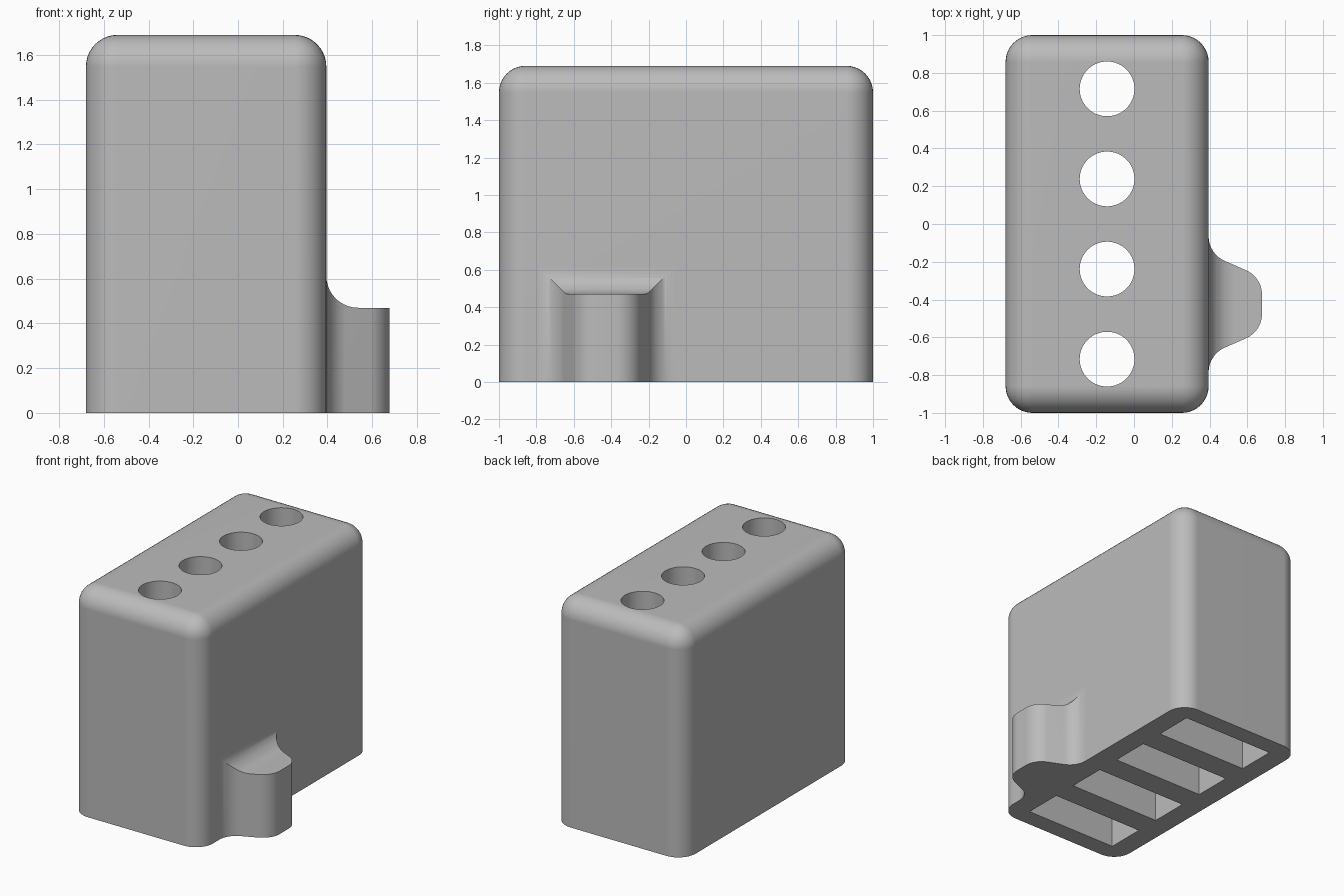
import bpy, bmesh
from math import sin, cos, radians
from mathutils import Vector

if "Cube" in bpy.data.objects:
    bpy.data.objects.remove(bpy.data.objects["Cube"], do_unlink=True)

grey = bpy.data.materials.new("plain grey")
grey.use_nodes = True
COLOUR = (0.5, 0.5, 0.5, 1)
grey.diffuse_color = COLOUR
grey.node_tree.nodes["Principled BSDF"].inputs["Base Color"].default_value = COLOUR

LEFT, RIGHT, HEIGHT, R = -0.68, 0.395, 1.69, 0.142
MID = (LEFT + RIGHT) / 2


def finish(name, bm):
    bmesh.ops.recalc_face_normals(bm, faces=bm.faces)
    mesh = bpy.data.meshes.new(name)
    bm.to_mesh(mesh)
    bm.free()
    mesh.materials.append(grey)
    ob = bpy.data.objects.new(name, mesh)
    bpy.context.collection.objects.link(ob)
    return ob


def box(name, low, high, bevel=0):
    bm = bmesh.new()
    bmesh.ops.create_cube(bm, size=1)
    low, high = Vector(low), Vector(high)
    for v in bm.verts:
        v.co = Vector(l + (h - l) * (c + 0.5) for l, h, c in zip(low, high, v.co))
    if bevel:
        # round every edge except the bottom rim
        edges = [e for e in bm.edges if max(v.co.z for v in e.verts) > low.z + 0.01]
        bmesh.ops.bevel(bm, geom=edges, offset=bevel, segments=10,
                        profile=0.5, affect='EDGES', clamp_overlap=False)
    return finish(name, bm)


def prism(name, points, direction):
    bm = bmesh.new()
    face = bm.faces.new([bm.verts.new(p) for p in points])
    new = bmesh.ops.extrude_face_region(bm, geom=[face])["geom"]
    bmesh.ops.translate(bm, vec=direction,
                        verts=[v for v in new if isinstance(v, bmesh.types.BMVert)])
    return finish(name, bm)


def activate(ob):
    bpy.ops.object.select_all(action='DESELECT')
    ob.select_set(True)
    bpy.context.view_layer.objects.active = ob


def cut(ob, cutter, operation):
    mod = ob.modifiers.new("cut", 'BOOLEAN')
    mod.operation, mod.solver, mod.object = operation, 'EXACT', cutter
    activate(ob)
    bpy.ops.object.modifier_apply(modifier=mod.name)
    bpy.data.objects.remove(cutter, do_unlink=True)


def smooth(ob):
    activate(ob)
    bpy.ops.object.shade_smooth_by_angle(angle=radians(30))
    mod = ob.modifiers.new("even shading", 'WEIGHTED_NORMAL')
    mod.keep_sharp = True


def arc(cx, cy, r, start, end, steps=10):
    angles = [radians(start + (end - start) * i / steps) for i in range(steps + 1)]
    return [(cx + r * cos(a), cy + r * sin(a)) for a in angles]


# Housing with four round top holes opening into rectangular bottom slots
housing = box("housing", (LEFT, -1, 0), (RIGHT, 1, HEIGHT), R)
for i in range(4):
    y = (i - 1.5) * 0.477
    cut(housing, box("slot_cutter", (MID - 0.38, y - 0.146, -0.1),
                     (MID + 0.38, y + 0.146, 1.2)), 'DIFFERENCE')
    bm = bmesh.new()
    bmesh.ops.create_cone(bm, cap_ends=True, segments=64, radius1=0.145,
                          radius2=0.145, depth=1)
    bmesh.ops.translate(bm, vec=(MID, y, 1.5), verts=bm.verts)
    cut(housing, finish("hole_cutter", bm), 'DIFFERENCE')
smooth(housing)

# Side tab: flared plan outline, mirrored about its centre line
TAB_Y, TIP, BACK = -0.425, 0.678, RIGHT - 0.02
half = [(BACK, 0.36)] + arc(RIGHT + R, 0.36, R, 180, 245) + arc(TIP - R, 0.05, R, 65, 0)
outline = half + [(x, -y) for x, y in reversed(half)]
tab = prism("side_tab", [(x, y + TAB_Y, 0) for x, y in outline], (0, 0, 0.8))

# Side profile with a concave fillet blending the tab top into the housing
profile = [(BACK, -0.1), (0.8, -0.1), (0.8, 0.47)]
profile += arc(RIGHT + R, 0.47 + R, R, 270, 180) + [(BACK, 0.47 + R)]
cut(tab, prism("profile_cutter", [(x, -1, z) for x, z in profile], (0, 1.5, 0)), 'INTERSECT')
smooth(tab)
